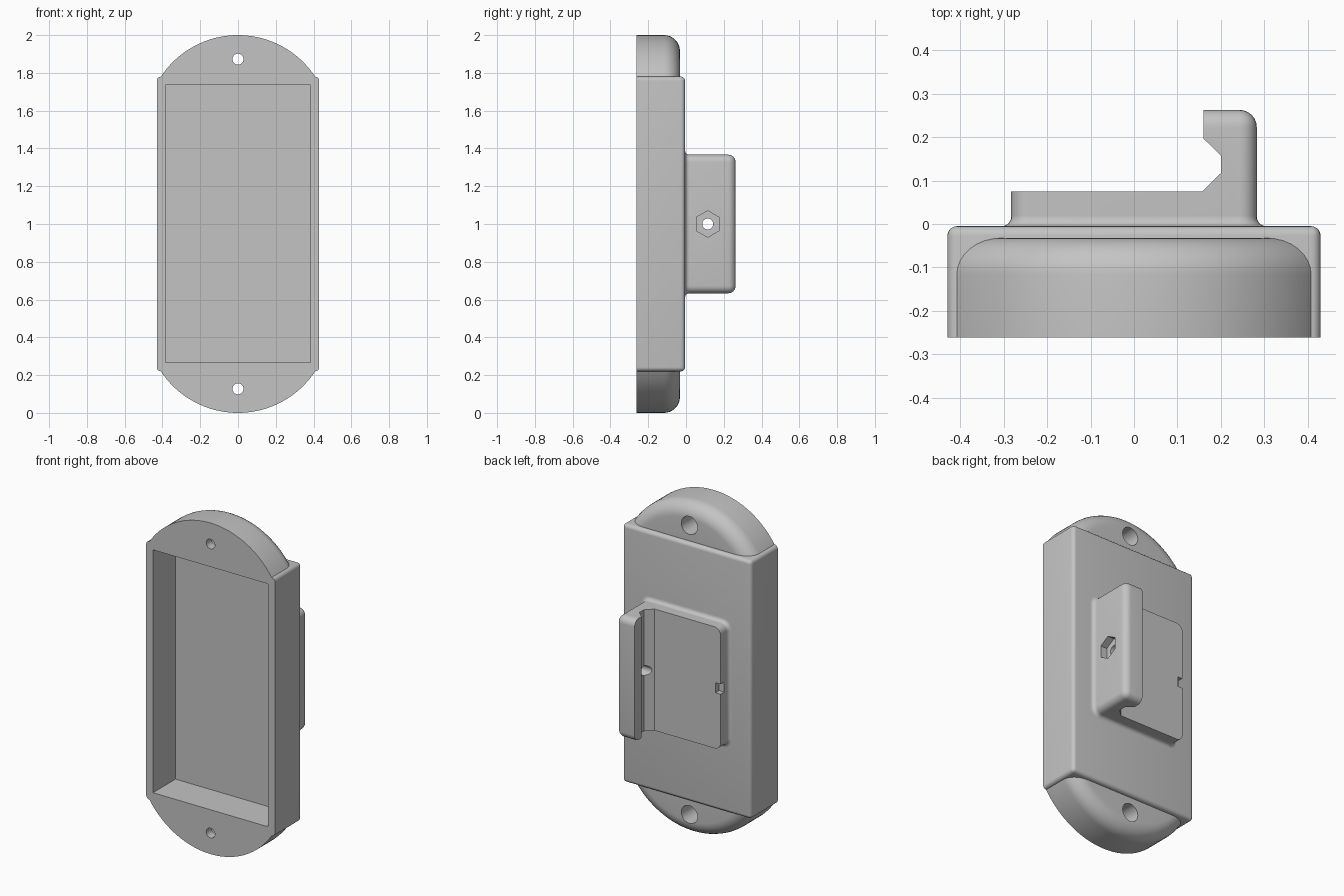
import bpy, bmesh
from math import sin, cos, pi, radians
from mathutils import Matrix, Vector

if "Cube" in bpy.data.objects:
    bpy.data.objects.remove(bpy.data.objects["Cube"])

grey = bpy.data.materials.new("plain grey")
grey.use_nodes = True
grey.diffuse_color = (0.55, 0.55, 0.55, 1)
grey.node_tree.nodes["Principled BSDF"].inputs["Base Color"].default_value = grey.diffuse_color

FRONT, BACK = -0.262, -0.005


def finish(bm, name):
    bmesh.ops.recalc_face_normals(bm, faces=bm.faces[:])
    mesh = bpy.data.meshes.new(name)
    bm.to_mesh(mesh)
    bm.free()
    mesh.materials.append(grey)
    ob = bpy.data.objects.new(name, mesh)
    bpy.context.collection.objects.link(ob)
    return ob


def box_bm(x0, x1, y0, y1, z0, z1):
    bm = bmesh.new()
    centre = Vector((x0 + x1, y0 + y1, z0 + z1)) / 2
    size = Matrix.Diagonal((x1 - x0, y1 - y0, z1 - z0, 1))
    bmesh.ops.create_cube(bm, size=1, matrix=Matrix.Translation(centre) @ size)
    return bm


def rod(centre, radius, length, axis, sides=32, turn=0):
    bm = bmesh.new()
    tilt = Matrix.Rotation(pi / 2, 4, "Y" if axis == "x" else "X")
    spin = Matrix.Rotation(turn, 4, "Z")
    bmesh.ops.create_cone(bm, cap_ends=True, segments=sides, radius1=radius, radius2=radius,
                          depth=length, matrix=Matrix.Translation(centre) @ tilt @ spin)
    return finish(bm, "cutter")


def activate(ob):
    bpy.ops.object.select_all(action="DESELECT")
    ob.select_set(True)
    bpy.context.view_layer.objects.active = ob


def cut(ob, cutters):
    activate(ob)
    for tool in cutters:
        mod = ob.modifiers.new("cut", "BOOLEAN")
        mod.operation, mod.solver, mod.object = "DIFFERENCE", "EXACT", tool
        bpy.ops.object.modifier_apply(modifier=mod.name)
        bpy.data.objects.remove(tool)


def smooth(ob):
    activate(ob)
    bpy.ops.object.shade_smooth_by_angle(angle=radians(30))


# Box body: every edge rounded except the front rim, then hollowed from the front
bm = box_bm(-0.43, 0.43, FRONT, BACK, 0.22, 1.78)
edges = [e for e in bm.edges if max(v.co.y for v in e.verts) > FRONT + 0.01]
bmesh.ops.bevel(bm, geom=edges, offset=0.022, segments=5, profile=0.5, affect="EDGES")
body = finish(bm, "body")
cut(body, [finish(box_bm(-0.385, 0.385, -0.4, -0.047, 0.268, 1.735), "cutter")])
smooth(body)


# Rounded mounting ears with counterbored screw holes
def ear(name, side):
    radius, fillet, back = 0.489, 0.085, -0.032
    profile = [(0, FRONT), (radius, FRONT)]
    for i in range(9):
        a = i / 8 * pi / 2
        profile.append((radius - fillet + fillet * cos(a), back - fillet + fillet * sin(a)))
    profile.append((0, back))
    bm = bmesh.new()
    centre = Vector((0, 0, 1 + side * 0.511))
    verts = [bm.verts.new(centre + Vector((r, y, 0))) for r, y in profile]
    line = [bm.edges.new(pair) for pair in zip(verts, verts[1:])]
    bmesh.ops.spin(bm, geom=verts + line, cent=centre, axis=(0, 1, 0), angle=2 * pi, steps=120)
    bmesh.ops.remove_doubles(bm, verts=bm.verts[:], dist=0.0005)
    bmesh.ops.bisect_plane(bm, geom=bm.verts[:] + bm.edges[:] + bm.faces[:],
                           plane_co=(0, 0, 1 + side * 0.765), plane_no=(0, 0, side),
                           clear_inner=True)
    bmesh.ops.holes_fill(bm, edges=[e for e in bm.edges if e.is_boundary], sides=0)
    ob = finish(bm, name)
    z = 1 + side * 0.873
    cut(ob, [rod((0, -0.2, z), 0.029, 0.6, "y"), rod((0, -0.01, z), 0.054, 0.4, "y")])
    smooth(ob)


ear("upper_ear", 1)
ear("lower_ear", -1)

# Clip bracket: base plate and hooked post as one extruded profile
W, H, TOP = 0.283, 0.367, 0.263
outline = [(-W, -0.02), (-W, 0.075), (0.157, 0.075), (0.2, 0.117), (0.2, 0.158),
           (0.16, 0.197), (0.16, TOP), (W, TOP), (W, -0.02)]
bm = bmesh.new()
face = bm.faces.new([bm.verts.new((x, y, 1 - H)) for x, y in outline])
new = bmesh.ops.extrude_face_region(bm, geom=[face])["geom"]
bmesh.ops.translate(bm, verts=[v for v in new if isinstance(v, bmesh.types.BMVert)],
                    vec=(0, 0, 2 * H))
bmesh.ops.recalc_face_normals(bm, faces=bm.faces[:])


def rounded(edge):
    a, b = (v.co for v in edge.verts)
    along_y = abs(a.y - b.y) > 0.01
    outer = min(abs(a.x), abs(b.x)) > W - 0.01
    tip = min(a.y, b.y) > TOP - 0.01 and max(a.x, b.x) > W - 0.01
    return (along_y and outer) or tip


bmesh.ops.bevel(bm, geom=[e for e in bm.edges if rounded(e)], offset=0.04, segments=6,
                profile=0.5, affect="EDGES")
bracket = finish(bm, "clip_bracket")
# Screw hole, hexagonal nut recess and the small notch opposite
cut(bracket, [rod((0.25, 0.115, 1), 0.029, 0.3, "x"),
              rod((0.34, 0.115, 1), 0.07, 0.2, "x", 6, pi / 6 + pi / 3 * 0.5 + pi / 6 * 1),
              finish(box_bm(-0.4, -0.25, 0.04, 0.2, 0.97, 1.03), "cutter")])
smooth(bracket)

# Concave fillet where the bracket meets the body
bm = bmesh.new()
rings = []
flare = 0.022
for i in range(7):
    a = i / 6 * pi / 2
    out, y = flare * (1 - sin(a)), BACK + flare * (1 - cos(a))
    ring = []
    for corner, (sx, sz) in enumerate([(1, 1), (-1, 1), (-1, -1), (1, -1)]):
        for j in range(7):
            t = (corner + j / 6) * pi / 2
            r = 0.04 + out
            ring.append(bm.verts.new((sx * (W - 0.04) + r * cos(t), y,
                                      1 + sz * (H - 0.04) + r * sin(t))))
    rings.append(ring)
for lower, upper in zip(rings, rings[1:]):
    for k in range(len(lower)):
        n = (k + 1) % len(lower)
        bm.faces.new((lower[k], lower[n], upper[n], upper[k]))
bm.faces.new(rings[0])
bm.faces.new(rings[-1])
smooth(finish(bm, "bracket_fillet"))
